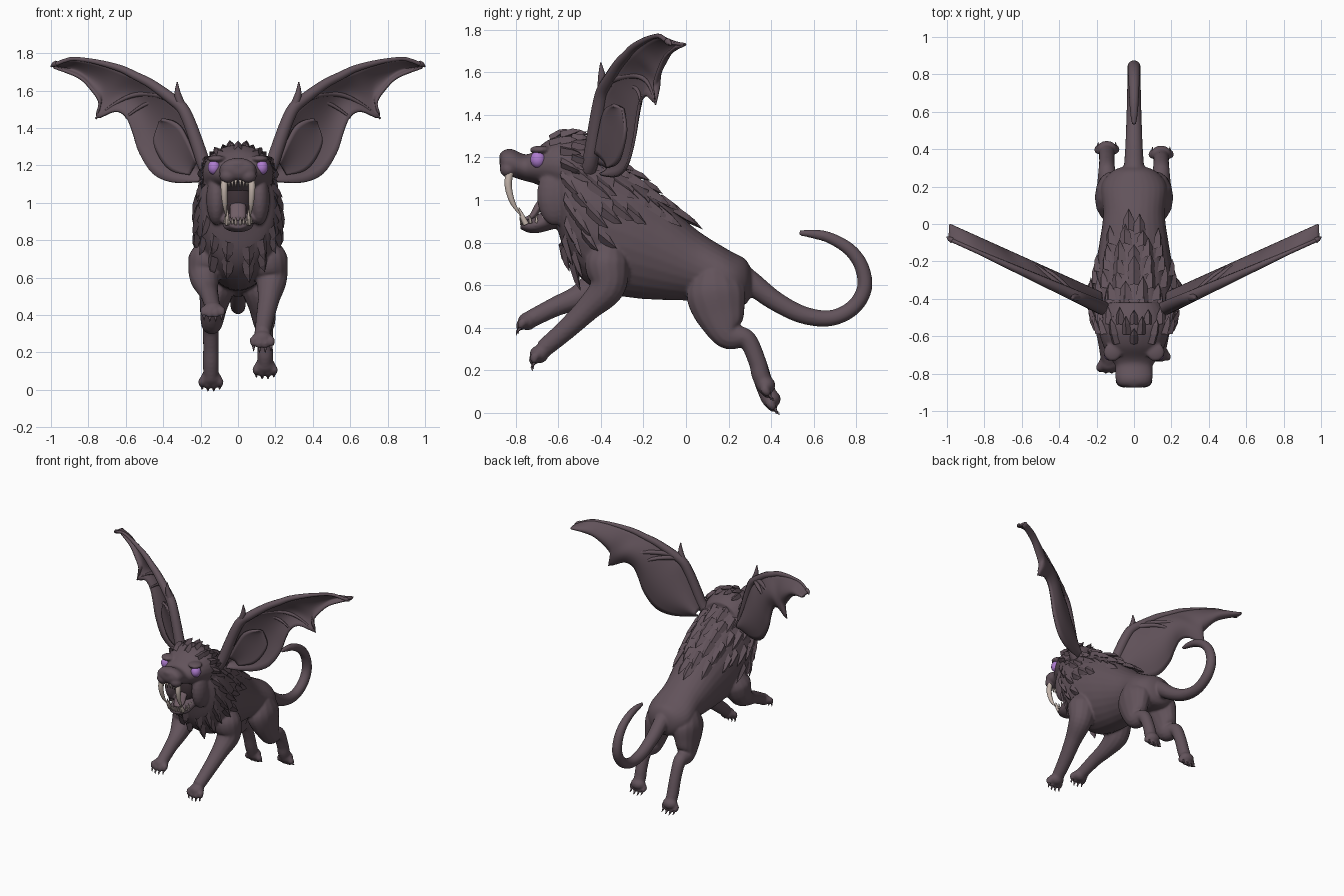
import bpy, bmesh, math, random
from mathutils import Vector as V

if "Cube" in bpy.data.objects:
    bpy.data.objects.remove(bpy.data.objects["Cube"])
random.seed(4)

def material(name, rgb):
    m = bpy.data.materials.new(name)
    m.diffuse_color = (*rgb, 1)
    m.use_nodes = True
    m.node_tree.nodes["Principled BSDF"].inputs["Base Color"].default_value = m.diffuse_color
    return m

HIDE = material("dusky_hide", (0.122, 0.086, 0.104))
BONE = material("tooth_ivory", (0.55, 0.46, 0.41))
EYE = material("violet_eye", (0.42, 0.20, 0.62))
MOUTH = material("dark_mouth", (0.045, 0.03, 0.036))
TONGUE = material("tongue_mauve", (0.16, 0.11, 0.13))

def spline(pts, n=6):
    """Catmull-Rom through tuples of any size."""
    out = []
    for i in range(len(pts) - 1):
        a, b, c, d = pts[max(i - 1, 0)], pts[i], pts[i + 1], pts[min(i + 2, len(pts) - 1)]
        for k in range(n):
            t = k / n
            out.append(tuple(0.5 * (2*q + (r - p)*t + (2*p - 5*q + 4*r - s)*t*t + (3*q - p - 3*r + s)*t**3)
                             for p, q, r, s in zip(a, b, c, d)))
    return out + [tuple(pts[-1])]

def skin(bm, rings):
    rows = [[bm.verts.new(p) for p in r] for r in rings]
    n = len(rows[0])
    for a, b in zip(rows, rows[1:]):
        for i in range(n):
            bm.faces.new((a[i], a[(i + 1) % n], b[(i + 1) % n], b[i]))
    bm.faces.new(rows[0][::-1])
    bm.faces.new(rows[-1])

def tube(bm, pts, sides=14, ref=(1, 0, 0), steps=6):
    """Points are x, y, z, radius and an optional second radius."""
    s = spline([tuple(p) if len(p) == 5 else (*p, p[3]) for p in pts], steps)
    rings = []
    for i, p in enumerate(s):
        t = (V(s[min(i + 1, len(s) - 1)][:3]) - V(s[max(i - 1, 0)][:3])).normalized()
        u = (V(ref) - t * t.dot(V(ref))).normalized()
        w = t.cross(u)
        rings.append([V(p[:3]) + u * p[3] * math.cos(a) + w * p[4] * math.sin(a)
                      for a in (2 * math.pi * k / sides for k in range(sides))])
    skin(bm, rings)

def loft(bm, prof, sides=28):
    """Upright elliptical sections: y, top, bottom, half width."""
    skin(bm, [[(h * math.sin(a), y, (t + b) / 2 + (t - b) / 2 * math.cos(a))
               for a in (2 * math.pi * k / sides for k in range(sides))] for y, t, b, h in spline(prof, 5)])

def ball(bm, c, r):
    vs = bmesh.ops.create_uvsphere(bm, u_segments=18, v_segments=12, radius=1)["verts"]
    for v in vs:
        v.co = V((v.co.x * r[0] + c[0], v.co.y * r[1] + c[1], v.co.z * r[2] + c[2]))

def finish(bm, name, mat, mirror=False, smooth=True):
    bmesh.ops.recalc_face_normals(bm, faces=bm.faces)
    me = bpy.data.meshes.new(name)
    bm.to_mesh(me)
    bm.free()
    me.materials.append(mat)
    for p in me.polygons:
        p.use_smooth = smooth
    ob = bpy.data.objects.new(name, me)
    bpy.context.collection.objects.link(ob)
    if mirror:
        ob.modifiers.new("mirror", "MIRROR").use_mirror_merge = False
    return ob

# torso, skull, cheeks and jaw
TORSO = [(.315, .65, .58, .03), (.28, .72, .51, .12), (.2, .765, .5, .175), (.05, .86, .525, .165), (-.1, .995, .53, .185),
         (-.25, 1.12, .54, .21), (-.4, 1.21, .57, .225), (-.5, 1.26, .64, .22), (-.56, 1.27, .73, .2),
         (-.6, 1.25, .85, .16), (-.63, 1.2, .95, .08)]
SKULL = [(-.42, 1.26, 1.03, .14), (-.48, 1.295, 1.0, .175), (-.56, 1.31, 1.0, .19), (-.65, 1.28, 1.05, .165),
         (-.72, 1.225, 1.08, .125), (-.76, 1.215, 1.09, .1), (-.82, 1.24, 1.11, .1), (-.86, 1.23, 1.13, .085),
         (-.875, 1.195, 1.16, .04)]
body = bmesh.new()
loft(body, TORSO)
loft(body, SKULL)
ball(body, (0, -.855, 1.205), (.045, .022, .025))
for s in (-1, 1):
    ball(body, (s * .115, -.615, 1.02), (.055, .085, .14))
    ball(body, (s * .115, -.685, 1.235), (.05, .05, .02))     # brow
    ball(body, (s * .055, -.835, 1.145), (.045, .04, .04))    # lip pad
tube(body, [(0, -.55, .96, .12, .08), (0, -.65, .905, .09, .05), (0, -.72, .878, .078, .036), (0, -.775, .885, .045, .022)])

# legs, paws and claws
claws = bmesh.new()
def paw(c, d):
    c, d = V(c), V(d).normalized()
    ball(body, c, (.055, .045, .042))
    up = V((1, 0, 0)).cross(d)
    up = up if up.y < 0 or up.z > .5 else -up
    for i in range(4):
        o = (i - 1.5) * .031
        k = c + V((o, 0, 0)) + d * (.03 if i in (1, 2) else .02)
        tube(body, [(*(c + V((o * .7, 0, 0))), .02), (*(k + up * .012), .023), (*(k + d * .028), .013)], 10, steps=3)
        e = k + d * .02
        tube(claws, [(*e, .009), (*(e + d * .02), .006), (*(e + d * .032 - up * .012), .001)], 6, steps=2)

tube(body, [(.15, -.36, .78, .07), (.16, -.37, .7, .105), (.178, -.37, .59, .085), (.165, -.46, .49, .06),
            (.145, -.57, .385, .049), (.13, -.67, .30, .043)])
paw((.13, -.69, .275), (0, -.45, -.8))
tube(body, [(-.15, -.36, .78, .07), (-.16, -.38, .7, .105), (-.178, -.41, .61, .085), (-.165, -.5, .545, .06),
            (-.15, -.61, .5, .047), (-.135, -.73, .44, .042)])
paw((-.135, -.745, .43), (0, -.7, -.7))
for s, dz in ((-1, 0), (1, 1)):
    tube(body, [(s * .09, .13, .65, .09), (s * .11, .14, .56, .1, .14), (s * .13, .165, .45, .075, .115),
                (s * .14, .2, .365, .06, .07), (s * .145, .285, .345, .046), (s * .145, .335, .24, .042),
                (s * .145, .365 - dz * .015, .14 + dz * .04, .043), (s * .145, .395 - dz * .02, .06 + dz * .06, .04)])
    paw((s * .145, .4 - dz * .025, .065 + dz * .065), (0, .3, -.75))
finish(claws, "claws", HIDE)

# tail
tube(body, [(0, .22, .67, .06), (0, .3, .615, .055), (0, .42, .525, .047), (0, .55, .46, .042), (0, .68, .445, .038),
            (0, .785, .495, .037), (0, .838, .585, .036), (0, .825, .685, .034), (0, .77, .765, .031),
            (0, .68, .82, .027), (0, .6, .84, .022), (0, .53, .845, .012)])
ob = finish(body, "body", HIDE)
m = ob.modifiers.new("blend", "REMESH")
m.mode, m.voxel_size, m.use_smooth_shade = "VOXEL", .008, True
m = ob.modifiers.new("soften", "SMOOTH")
m.iterations, m.factor = 4, .5

# shaggy mane: flattened tufts laid in rows along the torso and skull
def surf(prof, y, a):
    p = sorted(prof)
    for q, r in zip(p, p[1:]):
        if q[0] <= y <= r[0]:
            f = (y - q[0]) / (r[0] - q[0])
            _, t, b, h = (u + (w - u) * f for u, w in zip(q, r))
            return V((h * math.sin(a), y, (t + b) / 2 + (t - b) / 2 * math.cos(a)))

mane = bmesh.new()
def tuft(prof, y, a, length, width, lift=.22):
    p = surf(prof, y, a)
    t = (surf(prof, y + .02, a) - p).normalized()
    side = (surf(prof, y, a + .05) - p).normalized()
    n = side.cross(t)
    if n.dot(V((math.sin(a), 0, math.cos(a)))) < 0:
        n = -n
    d = (t + V((0, 0, -.55)) * abs(math.sin(a / 2)) + n * lift).normalized()
    base = [mane.verts.new(p - d * .02 + o) for o in (side * width, n * .026, -side * width, -n * .02)]
    mid = [mane.verts.new(p + d * length * .5 + o) for o in (side * width * .75, n * .02, -side * width * .75, -n * .01)]
    tip = mane.verts.new(p + d * length)
    for i in range(4):
        j = (i + 1) % 4
        mane.faces.new((base[i], base[j], mid[j], mid[i]))
        mane.faces.new((mid[i], mid[j], tip))

for k, (y, spread) in enumerate([(-.565, 175), (-.52, 165), (-.46, 120), (-.39, 100), (-.32, 82), (-.25, 68),
                                 (-.18, 55), (-.11, 42), (-.04, 18)]):
    n = max(2, int(spread / 11))
    for i in range(n + k % 2):
        a = math.radians(-spread + 2 * spread * (i + .5 * (1 - k % 2)) / n)
        tuft(TORSO, y + random.uniform(-.015, .015), a, random.uniform(.09, .13), .038)
for y, spread in ((-.62, 35), (-.57, 110), (-.52, 120)):
    n = int(spread / 12)
    for i in range(n + 1):
        tuft(SKULL, y, math.radians(-spread + 2 * spread * i / n), random.uniform(.06, .085), .025, .3)
finish(mane, "mane", HIDE, smooth=False)

# wings: cupped membrane stretched between leading and trailing edge (x, z)
LEAD = [(.17, 1.18), (.22, 1.32), (.26, 1.43), (.30, 1.51), (.36, 1.56), (.42, 1.605), (.48, 1.645), (.55, 1.68),
        (.62, 1.715), (.72, 1.745), (.82, 1.765), (.90, 1.768), (.99, 1.735)]
TRAIL = [(.18, 1.12), (.27, 1.11), (.37, 1.115), (.46, 1.16), (.53, 1.27), (.565, 1.38), (.60, 1.46), (.66, 1.49),
         (.755, 1.455), (.74, 1.53), (.78, 1.60), (.85, 1.67), (.985, 1.725)]

def depth(x, v, bulge):
    return -.525 + .45 * x + .04 * v + bulge * math.sin(math.pi * v)

def sheet(name, lead, trail, bulge, thick):
    bm = bmesh.new()
    rows = []
    for (ax, az), (bx, bz) in zip(spline(lead, 4), spline(trail, 4)):
        r = []
        for k in range(11):
            v = k / 10
            x = ax + (bx - ax) * v
            r.append(bm.verts.new((x, depth(x, v, bulge), az + (bz - az) * v)))
        rows.append(r)
    for a, b in zip(rows, rows[1:]):
        for k in range(10):
            bm.faces.new((a[k], a[k + 1], b[k + 1], b[k]))
    ob = finish(bm, name, HIDE, True)
    m = ob.modifiers.new("thickness", "SOLIDIFY")
    m.thickness, m.offset = thick, 0

sheet("wing_membrane", LEAD, TRAIL, .055, .014)
sheet("wing_inner_fold", [(.22, 1.22), (.27, 1.34), (.31, 1.41), (.36, 1.44), (.41, 1.445)],
      [(.26, 1.15), (.35, 1.17), (.41, 1.23), (.45, 1.33), (.42, 1.43)], .012, .016)

# wing arm, thumb spur and finger ribs
bones = bmesh.new()
tube(bones, [(x, depth(x, 0, 0), z, max(.011, .046 - .042 * x)) for x, z in [(.12, 1.12)] + LEAD], 10, (0, 1, 0), 3)
tube(bones, [(.30, -.39, 1.51, .026), (.322, -.395, 1.58, .018), (.325, -.40, 1.645, .003)], 8, (0, 1, 0), 4)
tube(bones, [(.97, -.088, 1.745, .016), (.985, -.08, 1.74, .013), (1.0, -.07, 1.728, .004)], 8, (0, 1, 0), 3)
for (ax, az), (bx, bz), lift in (((.36, 1.56), (.762, 1.45), .07), ((.33, 1.54), (.602, 1.455), .04)):
    pts = []
    for k in range(6):
        v = k / 5
        x = ax + (bx - ax) * v
        pts.append((x, depth(x, v, .045), az + (bz - az) * v + lift * math.sin(math.pi * v), .02 - .015 * v))
    tube(bones, pts, 8, (0, 1, 0), 3)
finish(bones, "wing_bones", HIDE, True)

# eyes
bm = bmesh.new()
ball(bm, (.128, -.695, 1.19), (.034, .036, .04))
finish(bm, "eyes", EYE, True)

# mouth lining and tongue
bm = bmesh.new()
ball(bm, (0, -.635, 1.01), (.075, .06, .12))
finish(bm, "mouth_lining", MOUTH)
bm = bmesh.new()
tube(bm, [(0, -.62, 1.03, .035, .02), (0, -.68, .985, .042, .02), (0, -.72, .925, .042, .016), (0, -.755, .91, .02, .008)])
finish(bm, "tongue", TONGUE)

# fangs and small teeth
bm = bmesh.new()
tube(bm, [(.072, -.825, 1.14, .019), (.074, -.835, 1.07, .018), (.07, -.815, .99, .013), (.064, -.775, .925, .002)], 10)
tube(bm, [(.056, -.75, .885, .014), (.058, -.77, .925, .011), (.054, -.785, .965, .002)], 8)
for i in range(3):
    x = .012 + i * .018
    tube(bm, [(x, -.84 + i * .003, 1.13, .01), (x, -.843, 1.085, .003)], 6, steps=2)
    tube(bm, [(x, -.77 + i * .005, .885, .01), (x, -.78, .92, .003)], 6, steps=2)
for i in range(3):
    tube(bm, [(.07, -.73 + i * .03, .89, .01), (.07, -.735 + i * .03, .93, .002)], 6, steps=2)
finish(bm, "teeth", BONE, True)
